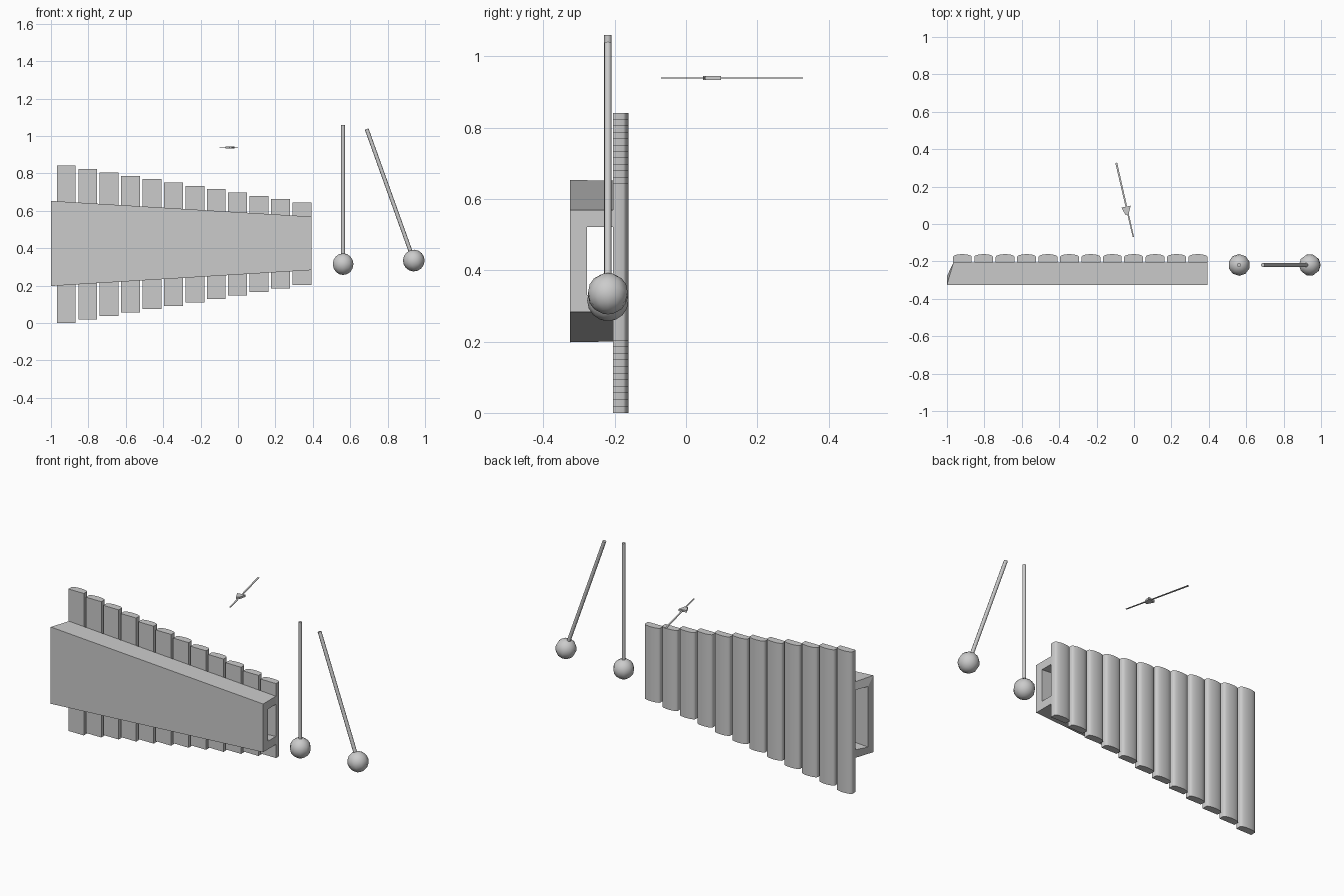
import bpy, bmesh, math
from mathutils import Vector

if "Cube" in bpy.data.objects:
    bpy.data.objects.remove(bpy.data.objects["Cube"])

grey = bpy.data.materials.new("plain_grey")
grey.diffuse_color = (0.6, 0.6, 0.6, 1)
grey.use_nodes = True
grey.node_tree.nodes["Principled BSDF"].inputs["Base Color"].default_value = grey.diffuse_color


def finish(name, bm, smooth=True):
    bmesh.ops.recalc_face_normals(bm, faces=bm.faces)
    me = bpy.data.meshes.new(name)
    bm.to_mesh(me)
    bm.free()
    me.materials.append(grey)
    ob = bpy.data.objects.new(name, me)
    bpy.context.collection.objects.link(ob)
    if smooth:
        bpy.ops.object.select_all(action='DESELECT')
        ob.select_set(True)
        bpy.context.view_layer.objects.active = ob
        bpy.ops.object.shade_smooth_by_angle(angle=math.radians(40))
    return ob


def loft(name, a, b, smooth=False):
    """Solid between two matching closed loops."""
    bm = bmesh.new()
    va = [bm.verts.new(p) for p in a]
    vb = [bm.verts.new(p) for p in b]
    n = len(a)
    for i in range(n):
        j = (i + 1) % n
        bm.faces.new((va[i], va[j], vb[j], vb[i]))
    bm.faces.new(va)
    bm.faces.new(vb)
    return finish(name, bm, smooth)


# Tone bars: flat front, arched back, shrinking to the right
COUNT = 12
for i in range(COUNT):
    t = i / (COUNT - 1)
    cx = -0.918 + t * 1.26
    bottom, top = 0.203 * t, 0.841 - 0.197 * t
    section = [(-0.0505, -0.205), (0.0505, -0.205)]
    for k in range(9):
        a = math.pi * k / 8
        section.append((0.0505 * math.cos(a), -0.176 + 0.015 * math.sin(a)))
    loft(f"tone_bar_{i + 1}",
         [(cx + x, y, bottom) for x, y in section],
         [(cx + x, y, top) for x, y in section], True)

# Resonator frame: tapered channel, open to the bars and at both ends
W = 0.048
F, M, B = -0.325, -0.278, -0.205


def height(x):
    """Bottom and top of the frame at x."""
    t = (x + 1) / 1.392
    return 0.198 + 0.085 * t, 0.653 - 0.084 * t


def channel(left):
    """C-shaped end loop; the left end is cut back behind the plate."""
    def x(y):
        return -1 + 0.035 * max(0, (y - M) / (B - M)) if left else 0.392
    pts = [(F, 0, 0), (B, 0, 0), (B, 0, W), (M, 0, W),
           (M, 1, -W), (B, 1, -W), (B, 1, 0), (F, 1, 0)]
    return [(x(y), y, height(x(y))[side] + off) for y, side, off in pts]


def frame():
    bm = bmesh.new()
    a = [bm.verts.new(p) for p in channel(True)]
    b = [bm.verts.new(p) for p in channel(False)]
    for i in range(8):
        j = (i + 1) % 8
        bm.faces.new((a[i], a[j], b[j], b[i]))
    for v in (a, b):
        bm.faces.new((v[0], v[3], v[4], v[7]))
        bm.faces.new((v[0], v[1], v[2], v[3]))
        bm.faces.new((v[4], v[5], v[6], v[7]))
    finish("resonator_frame", bm, False)


frame()


# Mallets: thin stick with a round head
def mallet(name, head, tip):
    head, tip = Vector(head), Vector(tip)
    axis = tip - head
    rot = axis.to_track_quat('Z', 'Y')
    bm = bmesh.new()
    bmesh.ops.create_cone(bm, cap_ends=True, segments=10, radius1=0.0105,
                          radius2=0.0105, depth=axis.length)
    stick = finish(name + "_stick", bm)
    stick.location = (head + tip) / 2
    bm = bmesh.new()
    bmesh.ops.create_uvsphere(bm, u_segments=10, v_segments=8, radius=0.058)
    ball = finish(name + "_head", bm)
    ball.location = head
    for ob in (stick, ball):
        ob.rotation_mode = 'QUATERNION'
        ob.rotation_quaternion = rot


mallet("upright_mallet", (0.562, -0.219, 0.315), (0.562, -0.219, 1.06))
mallet("leaning_mallet", (0.94, -0.219, 0.334), (0.688, -0.219, 1.037))


# Small floating pointer: thin strip with a wedge-shaped bead
def plate(name, outline, z, half):
    loft(name, [(x, y, z - half) for x, y in outline],
         [(x, y, z + half) for x, y in outline])


plate("pointer_strip", [(-0.1, 0.326), (-0.09, 0.328), (0, -0.068), (-0.007, -0.07)],
      0.939, 0.0015)
plate("pointer_bead", [(-0.067, 0.088), (-0.018, 0.098), (-0.028, 0.055), (-0.045, 0.047)],
      0.939, 0.006)
